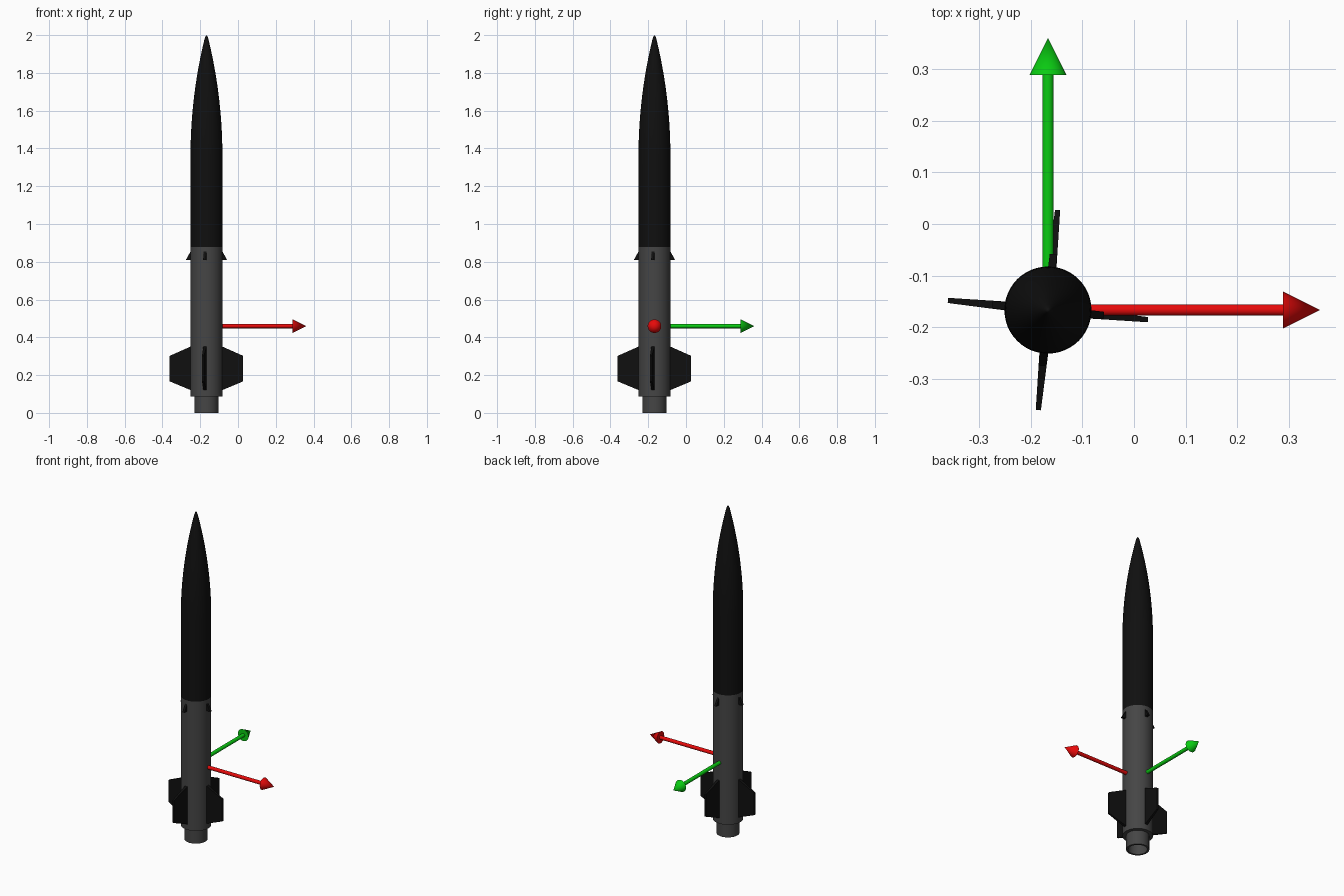
import bpy, math
from mathutils import Matrix, Vector

if "Cube" in bpy.data.objects:
    bpy.data.objects.remove(bpy.data.objects["Cube"])

AX = -0.167           # rocket axis, same in x and y
R = 0.0845            # body radius
TWIST = math.radians(-5.5)


def material(name, rgb):
    m = bpy.data.materials.new(name)
    m.diffuse_color = (*rgb, 1)
    m.use_nodes = True
    m.node_tree.nodes["Principled BSDF"].inputs["Base Color"].default_value = m.diffuse_color
    return m


BLACK = material("black", (0.005, 0.005, 0.005))
GREY = material("dark_grey", (0.06, 0.06, 0.06))
RED = material("red", (0.8, 0.003, 0.003))
GREEN = material("green", (0.003, 0.6, 0.006))


def make(name, verts, faces, mat, smooth=True):
    me = bpy.data.meshes.new(name)
    me.from_pydata(verts, [], faces)
    ob = bpy.data.objects.new(name, me)
    bpy.context.collection.objects.link(ob)
    me.materials.append(mat)
    bpy.ops.object.select_all(action='DESELECT')
    ob.select_set(True)
    bpy.context.view_layer.objects.active = ob
    if smooth:
        bpy.ops.object.shade_smooth_by_angle(angle=math.radians(35))
    return ob


def lathe(name, profile, mat, n=48):
    """Spin (radius, height) points about z; radius 0 makes a pole."""
    verts, rings, faces = [], [], []
    for r, z in profile:
        k = 1 if r == 0 else n
        rings.append([len(verts) + i % k for i in range(n)])
        verts += [(r * math.cos(2 * math.pi * i / n), r * math.sin(2 * math.pi * i / n), z)
                  for i in range(k)]
    for a, b in zip(rings, rings[1:]):
        for i in range(n):
            j = (i + 1) % n
            faces.append(list(dict.fromkeys((a[i], a[j], b[j], b[i]))))
    return make(name, verts, faces, mat)


def fin(name, outline, t_root, t_tip, angle, mat):
    """Tapered plate from four (radius, z) corners: root low, root high, tip high, tip low."""
    half = [t_root / 2, t_root / 2, t_tip / 2, t_tip / 2]
    verts = [(r, s * h, z) for s in (-1, 1) for (r, z), h in zip(outline, half)]
    faces = [(3, 2, 1, 0), (4, 5, 6, 7)] + [(i, (i + 1) % 4, (i + 1) % 4 + 4, i + 4) for i in range(4)]
    ob = make(name, verts, faces, mat, smooth=False)
    ob.matrix_world = Matrix.Translation((AX, AX, 0)) @ Matrix.Rotation(angle, 4, 'Z')


# Nose section: straight tube, then an ogive with a slightly blunt tip
z0, L = 1.36, 0.66
rho = (R * R + L * L) / (2 * R)
ogive = [(math.sqrt(rho ** 2 - h * h) + R - rho, z0 + h) for h in (0.62 * i / 24 for i in range(25))]
nose = lathe("nose_section", [(0, 0.877), (R, 0.877)] + ogive + [(0.005, 1.994), (0, 2.0)], BLACK)

# Lower body and hollow engine nozzle
body = lathe("lower_body", [(0, 0.087), (R, 0.087), (R, 0.877), (0, 0.877)], GREY)
nozzle = lathe("nozzle", [(0, 0.085), (0.053, 0.085), (0.053, 0), (0.064, 0), (0.064, 0.095)], GREY)
for ob in (nose, body, nozzle):
    ob.location = (AX, AX, 0)

# Four tail fins and four small upper fins
for k in range(4):
    a = TWIST + k * math.pi / 2
    fin(f"tail_fin_{k + 1}", [(0.07, 0.115), (0.07, 0.357), (0.195, 0.302), (0.195, 0.167)],
        0.018, 0.010, a, BLACK)
    fin(f"upper_fin_{k + 1}", [(0.07, 0.81), (0.07, 0.88), (0.106, 0.815), (0.109, 0.81)],
        0.016, 0.014, a, BLACK)

# Direction arrows starting on the rocket axis
for name, mat, d in (("red_arrow", RED, Vector((1, 0, 0))), ("green_arrow", GREEN, Vector((0, 1, 0)))):
    ob = lathe(name, [(0, 0), (0.011, 0), (0.011, 0.456), (0.036, 0.456), (0, 0.528)], mat, 32)
    ob.matrix_world = Matrix.Translation((AX, AX, 0.459)) @ d.to_track_quat('Z', 'Y').to_matrix().to_4x4()
